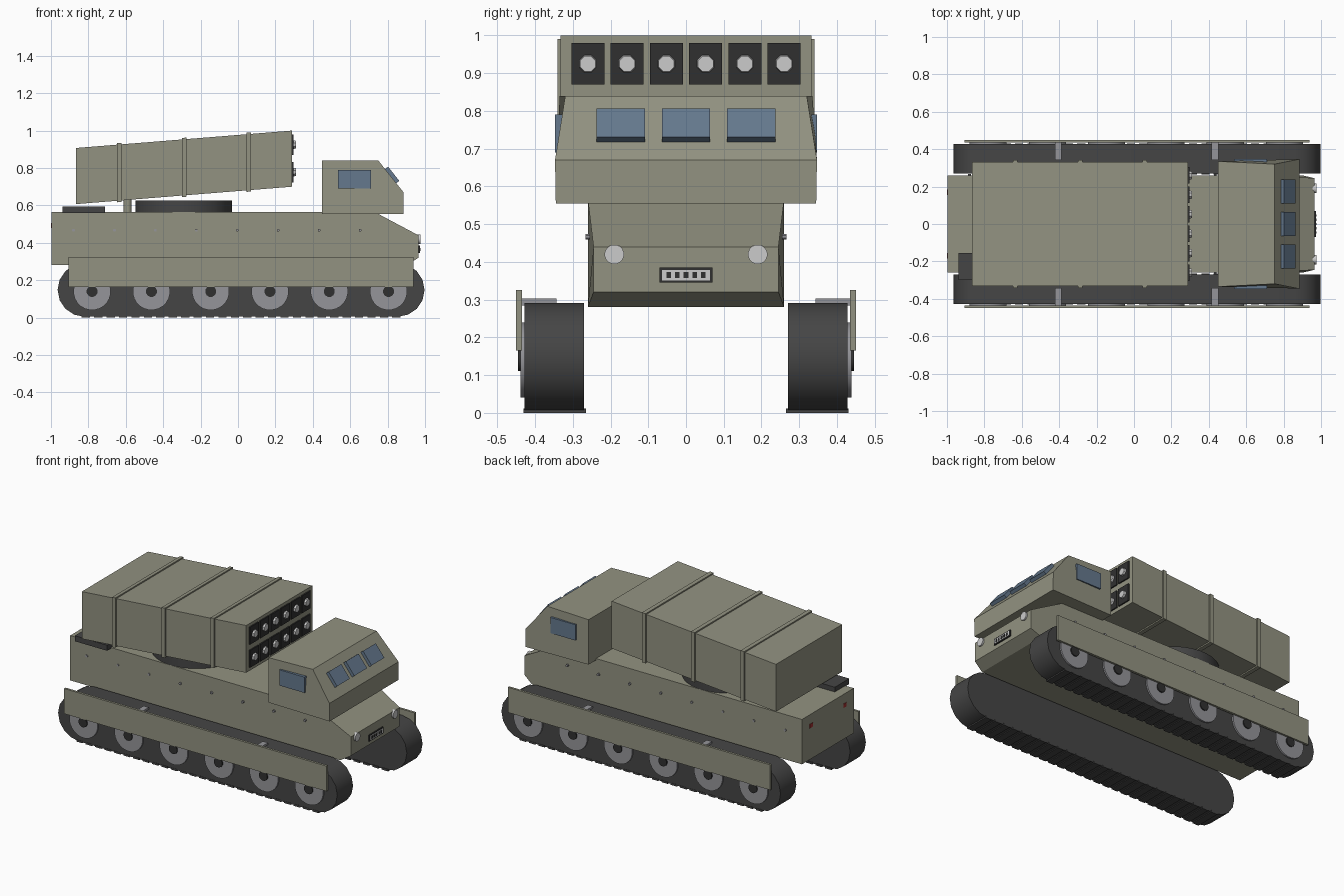
import bpy, bmesh, math
from mathutils import Matrix, Vector

if "Cube" in bpy.data.objects:
    bpy.data.objects.remove(bpy.data.objects["Cube"])


def mat(name, r, g, b):
    m = bpy.data.materials.new(name)
    m.diffuse_color = (r, g, b, 1)
    m.use_nodes = True
    m.node_tree.nodes["Principled BSDF"].inputs["Base Color"].default_value = m.diffuse_color
    return m


OLIVE = mat("olive paint", 0.29, 0.29, 0.22)
RUBBER = mat("dark rubber", 0.06, 0.06, 0.06)
BLACK = mat("black", 0.03, 0.03, 0.03)
STEEL = mat("steel", 0.30, 0.30, 0.32)
LIGHT = mat("light grey", 0.55, 0.55, 0.55)
GLASS = mat("glass", 0.13, 0.19, 0.27)
RED = mat("red lamp", 0.35, 0.03, 0.03)


def finish(name, bm, material, smooth=False):
    bmesh.ops.recalc_face_normals(bm, faces=bm.faces)
    me = bpy.data.meshes.new(name)
    bm.to_mesh(me)
    bm.free()
    ob = bpy.data.objects.new(name, me)
    bpy.context.collection.objects.link(ob)
    me.materials.append(material)
    if smooth:
        bpy.ops.object.select_all(action='DESELECT')
        ob.select_set(True)
        bpy.context.view_layer.objects.active = ob
        bpy.ops.object.shade_smooth_by_angle(angle=math.radians(35))
    return ob


def box(name, x, y, z, material, tilt=0):
    """Box from (min, max) ranges, optionally tilted about y at its centre."""
    bm = bmesh.new()
    c = Vector([(r[0] + r[1]) / 2 for r in (x, y, z)])
    s = [abs(r[1] - r[0]) for r in (x, y, z)]
    m = Matrix.Translation(c) @ Matrix.Rotation(tilt, 4, 'Y') @ Matrix.Diagonal((*s, 1))
    bmesh.ops.create_cube(bm, size=1, matrix=m)
    return finish(name, bm, material)


def cyl(name, c, r, depth, axis, material, n=24, r2=None):
    bm = bmesh.new()
    rot = Vector((0, 0, 1)).rotation_difference(Vector(axis)).to_matrix().to_4x4()
    m = Matrix.Translation(c) @ rot @ Matrix.Rotation(math.pi / n, 4, 'Z')
    bmesh.ops.create_cone(bm, cap_ends=True, segments=n, radius1=r,
                          radius2=r if r2 is None else r2, depth=depth, matrix=m)
    return finish(name, bm, material, smooth=n > 8)


def prism(name, pts, material, y=None, smooth=False):
    """xz profile spanned across y; points may carry their own half width."""
    bm = bmesh.new()
    lo = [bm.verts.new((p[0], y[0] if y else -p[2], p[1])) for p in pts]
    hi = [bm.verts.new((p[0], y[1] if y else p[2], p[1])) for p in pts]
    bm.faces.new(lo)
    bm.faces.new(hi)
    n = len(pts)
    for i in range(n):
        j = (i + 1) % n
        bm.faces.new((lo[i], lo[j], hi[j], hi[i]))
    return finish(name, bm, material, smooth)


# hull with tapered nose
prism("hull", [(-0.997, 0.28, 0.26), (-0.997, 0.565, 0.26), (0.73, 0.565, 0.26),
               (0.965, 0.44, 0.245), (0.965, 0.32, 0.245), (0.90, 0.28, 0.26)], OLIVE)

# cab and windows
prism("cab", [(0.45, 0.555, 0.335), (0.45, 0.84, 0.335), (0.75, 0.84, 0.32),
              (0.885, 0.67, 0.347), (0.885, 0.555, 0.345)], OLIVE)
slope = math.atan2(0.135, 0.17)
for i in (-1, 0, 1):
    box("windscreen", (0.811, 0.835), (i * 0.173 - 0.064, i * 0.173 + 0.064),
        (0.713, 0.81), GLASS, -slope)

# running gear, both sides
R, CX, HALF = 0.143, 0.0165, 0.838
track = []
for end, start in ((1, -90), (-1, 90)):
    for k in range(9):
        a = math.radians(start + k * 22.5)
        track.append((CX + end * HALF + R * math.cos(a), 0.148 + R * math.sin(a)))
for s in (-1, 1):
    prism("track", track, RUBBER, (s * 0.27, s * 0.428), True)
    for k in range(26):
        x = CX - 0.83 + k * 1.66 / 25
        box("track_pad", (x - 0.022, x + 0.022), (s * 0.265, s * 0.43), (0, 0.012), RUBBER)
    for k in range(6):
        x = -0.78 + k * 0.317
        cyl("road_wheel", (x, s * 0.428, 0.14), 0.1, 0.02, (0, 1, 0), STEEL)
        cyl("wheel_hub", (x, s * 0.434, 0.14), 0.03, 0.022, (0, 1, 0), BLACK, 12)
    box("side_skirt", (-0.907, 0.937), (s * 0.435, s * 0.45), (0.165, 0.325), OLIVE)
    for x in (-0.405, 0.433):
        box("skirt_bracket", (x - 0.018, x + 0.018), (s * 0.343, s * 0.437), (0.285, 0.303), STEEL)
    box("side_window", (0.535, 0.71), (s * 0.32, s * 0.347), (0.69, 0.79), GLASS)
    for k in range(8):
        cyl("rivet", (-0.88 + k * 0.219, s * 0.26, 0.467), 0.008, 0.012, (0, 1, 0), STEEL, 8)
    cyl("headlight", (0.965, s * 0.19, 0.42), 0.026, 0.02, (1, 0, 0), LIGHT, 16)
    box("tail_light", (-1.0, -0.98), (s * 0.155, s * 0.185), (0.48, 0.505), RED)

# nose grille
box("grille_frame", (0.955, 0.972), (-0.07, 0.07), (0.345, 0.385), BLACK)
box("grille_plate", (0.96, 0.974), (-0.063, 0.063), (0.351, 0.379), LIGHT)
for k in range(-2, 3):
    box("grille_slot", (0.965, 0.977), (k * 0.023 - 0.006, k * 0.023 + 0.006), (0.357, 0.373), BLACK)

# launcher mount and rear deck box
cyl("turntable", (-0.29, 0, 0.593), 0.26, 0.064, (0, 0, 1), RUBBER, 32)
cyl("mount_post", (-0.59, 0, 0.603), 0.022, 0.085, (0, 0, 1), OLIVE, 12)
box("deck_box", (-0.937, -0.71), (-0.30, -0.155), (0.56, 0.595), RUBBER)


# sloping launcher pod with straps
def pod_slice(name, x0, x1, grow, w):
    def z(x):
        return 0.607 + (x + 0.865) * 0.0805
    prism(name, [(x0, z(x0) - grow), (x1, z(x1) - grow),
                 (x1, z(x1) + 0.30 + grow), (x0, z(x0) + 0.30 + grow)], OLIVE, (-w, w))


pod_slice("launcher_pod", -0.865, 0.29, 0, 0.332)
for x in (-0.635, -0.287, 0.058):
    pod_slice("pod_strap", x - 0.012, x + 0.012, 0.008, 0.341)

# two rows of launch cells with rounded tips
for z in (0.925, 0.778):
    for k in range(6):
        y = (k - 2.5) * 0.104
        box("launch_cell", (0.28, 0.298), (y - 0.044, y + 0.044), (z - 0.055, z + 0.055), BLACK)
        cyl("rocket_tip", (0.301, y, z), 0.026, 0.018, (1, 0, 0), LIGHT, 8, 0.022)
